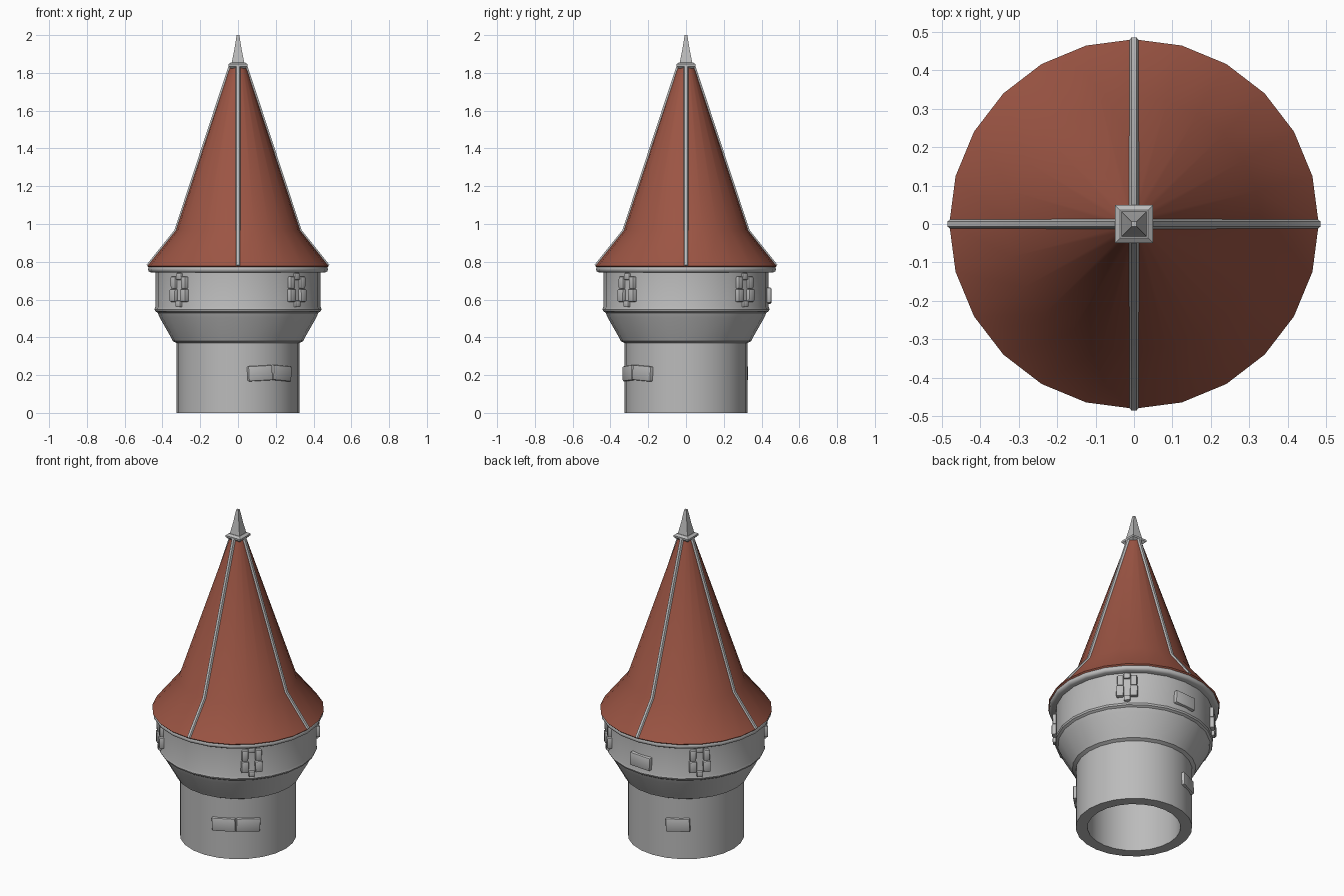
import bpy, bmesh, math, random
from mathutils import Matrix, Vector

random.seed(4)
SIDES = 24

cube = bpy.data.objects.get("Cube")
if cube:
    bpy.data.objects.remove(cube, do_unlink=True)


def material(name, rgb):
    m = bpy.data.materials.new(name)
    m.use_nodes = True
    m.diffuse_color = (*rgb, 1)
    m.node_tree.nodes["Principled BSDF"].inputs["Base Color"].default_value = (*rgb, 1)
    return m


STONE = material("grey stone", (0.5, 0.5, 0.5))
TILE = material("red brown tile", (0.33, 0.09, 0.057))


def smooth(obj, angle=32):
    bpy.ops.object.select_all(action="DESELECT")
    obj.select_set(True)
    bpy.context.view_layer.objects.active = obj
    bpy.ops.object.shade_smooth_by_angle(angle=math.radians(angle))


def finish(name, bm, mat, angle=32):
    bmesh.ops.recalc_face_normals(bm, faces=bm.faces)
    mesh = bpy.data.meshes.new(name)
    bm.to_mesh(mesh)
    bm.free()
    mesh.materials.append(mat)
    obj = bpy.data.objects.new(name, mesh)
    bpy.context.collection.objects.link(obj)
    smooth(obj, angle)
    return obj


def lathe(name, profile, mat, closed=True, sides=SIDES, turn=0, angle=32):
    """Revolve (radius, height) points; open profiles get end caps."""
    bm = bmesh.new()
    rings = []
    for r, z in profile:
        rings.append([bm.verts.new((r * math.cos(a), r * math.sin(a), z))
                      for a in (turn + math.tau * i / sides for i in range(sides))])
    pairs = list(zip(rings, rings[1:]))
    if closed:
        pairs.append((rings[-1], rings[0]))
    else:
        bm.faces.new(rings[0])
        bm.faces.new(rings[-1])
    for low, high in pairs:
        for i in range(sides):
            j = (i + 1) % sides
            bm.faces.new((low[i], low[j], high[j], high[i]))
    return finish(name, bm, mat, angle)


def block(name, azimuth, radius, height, size, roll=0, shift=0):
    """Bevelled stone set into the wall; size is (depth, width, height)."""
    bm = bmesh.new()
    bmesh.ops.create_cube(bm, size=1, matrix=Matrix.Diagonal((*size, 1)))
    bmesh.ops.bevel(bm, geom=bm.edges[:], offset=0.007, segments=2,
                    profile=0.5, affect="EDGES")
    place = (Matrix.Rotation(math.radians(azimuth), 4, "Z")
             @ Matrix.Translation((radius - size[0] / 2, shift, height))
             @ Matrix.Rotation(math.radians(roll), 4, "X"))
    bm.transform(place)
    return finish(name, bm, STONE, 40)


# Hollow tower shaft, flared corbel and upper drum
lathe("tower_wall", [
    (0.325, 0), (0.325, 0.37), (0.345, 0.38), (0.355, 0.40), (0.415, 0.505),
    (0.425, 0.53), (0.438, 0.538), (0.442, 0.548), (0.438, 0.56),
    (0.438, 0.75), (0.26, 0.75), (0.26, 0)], STONE)

# Rounded eave ring under the roof
lathe("eave_ring", [
    (0.40, 0.743), (0.462, 0.743), (0.473, 0.75), (0.476, 0.76),
    (0.473, 0.772), (0.462, 0.778), (0.40, 0.778)], STONE, angle=60)

# Bell-cast roof
lathe("roof", [(0.47, 0.768), (0.48, 0.778), (0.33, 0.965), (0.042, 1.835)],
      TILE, closed=False)

# Four rounded ridge strips following the roof slope
for k, side in enumerate(("left", "back", "right", "front")):
    curve = bpy.data.curves.new(side + "_ridge", "CURVE")
    curve.dimensions = "3D"
    curve.bevel_depth = 0.014
    curve.bevel_resolution = 1
    curve.use_fill_caps = True
    spline = curve.splines.new("POLY")
    path = [(0.475, 0.776), (0.326, 0.962), (0.038, 1.835)]
    spline.points.add(len(path) - 1)
    turn = Matrix.Rotation(k * math.pi / 2, 3, "Z")
    for point, (r, z) in zip(spline.points, path):
        point.co = (*(turn @ Vector((r, 0, z))), 1)
    ridge = bpy.data.objects.new(side + "_ridge", curve)
    bpy.context.collection.objects.link(ridge)
    curve.materials.append(STONE)
    bpy.ops.object.select_all(action="DESELECT")
    ridge.select_set(True)
    bpy.context.view_layer.objects.active = ridge
    bpy.ops.object.convert(target="MESH")
    smooth(bpy.context.view_layer.objects.active, 50)

# Square finial: moulded cap and tapered spike
Q = math.sqrt(2)
lathe("finial_cap", [(0.036 * Q, 1.822), (0.049 * Q, 1.835), (0.05 * Q, 1.846),
                     (0.036 * Q, 1.856)],
      STONE, closed=False, sides=4, turn=math.pi / 4, angle=10)
lathe("finial_spike", [(0.034 * Q, 1.85), (0.02 * Q, 1.92), (0.007 * Q, 2.0)],
      STONE, closed=False, sides=4, turn=math.pi / 4, angle=20)

# Four stone-framed slits on the diagonals of the drum
for k in range(4):
    az = 45 + 90 * k
    for s in (-1, 1):
        block("slit_upper_jamb", az, 0.452, 0.69, (0.05, 0.036, 0.065),
              random.uniform(-2, 2), s * 0.038)
        block("slit_lower_jamb", az, 0.456, 0.622, (0.05, 0.042, 0.068),
              random.uniform(-2, 2), s * 0.039)
    block("slit_lintel", az, 0.448, 0.722, (0.05, 0.04, 0.036))
    block("slit_sill", az, 0.454, 0.577, (0.05, 0.036, 0.035))

# Loose bricks standing proud of the wall: azimuth, radius, height, roll
for az, r, z, roll in ((-69, 0.336, 0.21, 3), (-45, 0.336, 0.21, -4),
                       (117, 0.336, 0.21, 2), (90, 0.452, 0.62, -3)):
    block("wall_brick", az, r, z, (0.05, 0.136, 0.08), roll)
